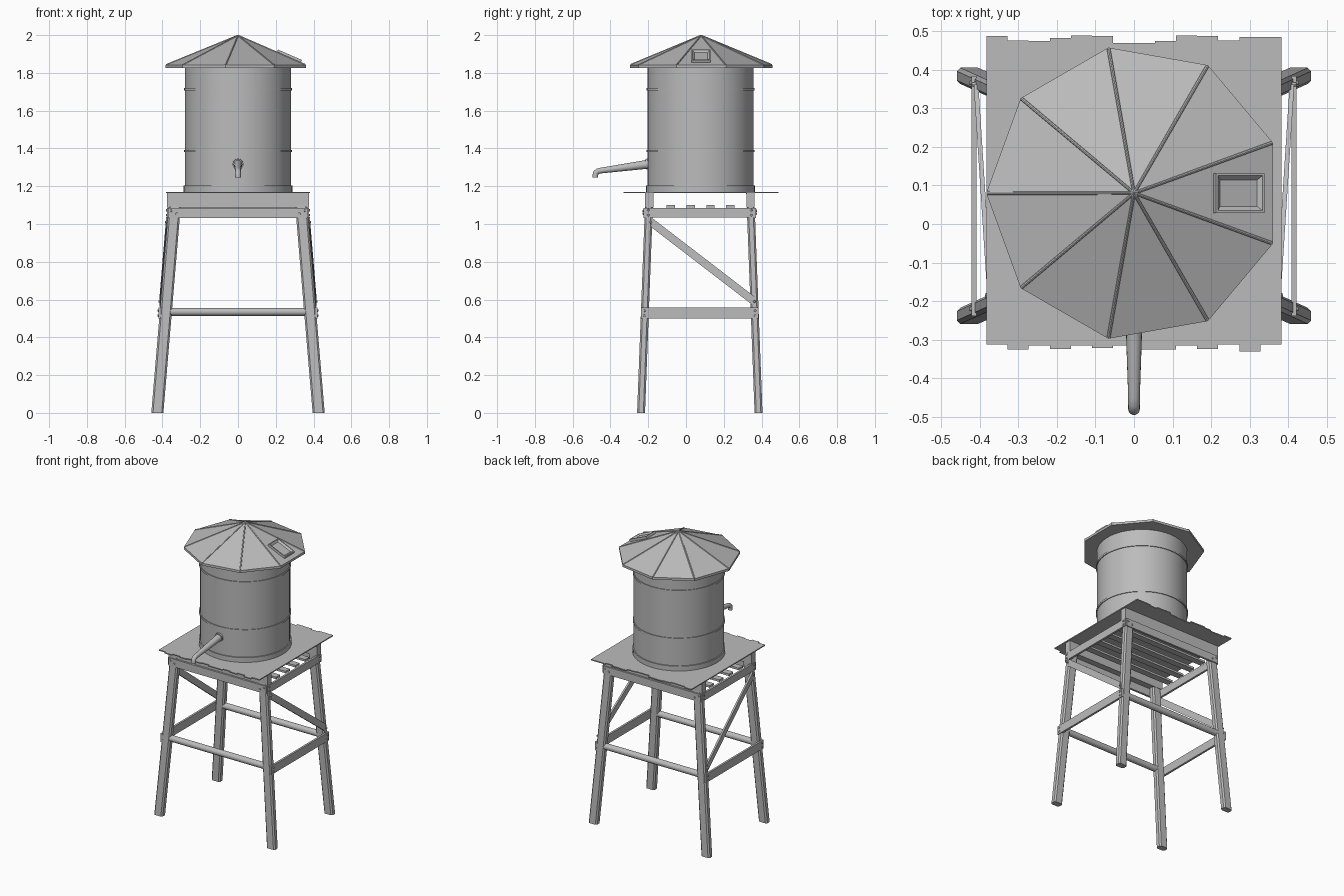
import bpy, bmesh, math
from mathutils import Vector, Matrix

cube = bpy.data.objects.get("Cube")
if cube:
    bpy.data.objects.remove(cube, do_unlink=True)

grey = bpy.data.materials.new("weathered_grey")
grey.use_nodes = True
COLOUR = (0.5, 0.5, 0.5, 1)
grey.diffuse_color = COLOUR
grey.node_tree.nodes["Principled BSDF"].inputs["Base Color"].default_value = COLOUR

CY = 0.077          # tank centre in y


def finish(bm, name, smooth=False):
    bmesh.ops.recalc_face_normals(bm, faces=bm.faces)
    mesh = bpy.data.meshes.new(name)
    bm.to_mesh(mesh)
    bm.free()
    mesh.materials.append(grey)
    obj = bpy.data.objects.new(name, mesh)
    bpy.context.collection.objects.link(obj)
    if smooth:
        bpy.ops.object.select_all(action='DESELECT')
        obj.select_set(True)
        bpy.context.view_layer.objects.active = obj
        bpy.ops.object.shade_smooth_by_angle(angle=math.radians(35))
    return obj


def box(name, lo, hi):
    lo, hi = Vector(lo), Vector(hi)
    bm = bmesh.new()
    bmesh.ops.create_cube(bm, size=1, matrix=Matrix.Translation((lo + hi) / 2)
                          @ Matrix.Diagonal((*(hi - lo), 1)))
    return finish(bm, name)


def sweep(name, section, a, b, smooth=False):
    """Slide a flat outline, given as offsets, from point a to point b."""
    bm = bmesh.new()
    rings = [[bm.verts.new(Vector(p) + Vector(o)) for o in section] for p in (a, b)]
    n = len(section)
    for i in range(n):
        bm.faces.new((rings[0][i], rings[0][(i + 1) % n], rings[1][(i + 1) % n], rings[1][i]))
    for ring in rings:
        bm.faces.new(ring)
    return finish(bm, name, smooth)


def lathe(name, profile, centre, segments=48):
    bm = bmesh.new()
    verts = [bm.verts.new((r, 0, z)) for r, z in profile]
    edges = [bm.edges.new(pair) for pair in zip(verts, verts[1:])]
    bmesh.ops.spin(bm, geom=verts + edges, axis=(0, 0, 1), cent=(0, 0, 0),
                   angle=math.tau, steps=segments)
    bmesh.ops.remove_doubles(bm, verts=bm.verts, dist=1e-5)
    bmesh.ops.translate(bm, verts=bm.verts, vec=centre)
    return finish(bm, name, True)


def rod(name, a, b, r1, r2=None, segments=16):
    a, b = Vector(a), Vector(b)
    bm = bmesh.new()
    turn = (b - a).to_track_quat('Z', 'Y').to_matrix().to_4x4()
    bmesh.ops.create_cone(bm, cap_ends=True, segments=segments, radius1=r1,
                          radius2=r2 or r1, depth=(b - a).length,
                          matrix=Matrix.Translation((a + b) / 2) @ turn)
    return finish(bm, name, True)


# Leg centre lines: splayed outward toward the ground
def leg_x(z):
    return 0.427 - 0.084 * z


def leg_y(z, back):
    return 0.384 - 0.038 * z if back else -0.238 + 0.038 * z


# Legs with chamfered corners
W, D, C = 0.032, 0.021, 0.009
leg_section = [(W, D - C, 0), (W - C, D, 0), (C - W, D, 0), (-W, D - C, 0),
               (-W, C - D, 0), (C - W, -D, 0), (W - C, -D, 0), (W, C - D, 0)]
for side in (-1, 1):
    for back in (0, 1):
        name = ("left" if side > 0 else "right") + ("_back" if back else "_front") + "_leg"
        sweep(name, leg_section, (side * leg_x(0), leg_y(0, back), 0),
              (side * leg_x(1.165), leg_y(1.165, back), 1.165))

# Front and back: top beam, tie board with bolts, round lower rail
for back, tag in ((0, "front"), (1, "back")):
    out = 1 if back else -1
    y = leg_y(1.13, back)
    box(tag + "_beam", (-0.375, y - 0.022, 1.088), (0.375, y + 0.022, 1.165))
    y = leg_y(1.06, back) + out * 0.021
    box(tag + "_tie_board", (-0.37, y - 0.007, 1.033), (0.37, y + 0.007, 1.086))
    for x in (-0.355, -0.325, 0.325, 0.355):
        z = 1.07 if abs(x) > 0.34 else 1.055
        rod(tag + "_bolt", (x, y, z), (x, y + out * 0.012, z), 0.008, 0.005, 8)
    y = leg_y(0.535, back)
    rod(tag + "_lower_rail", (-0.37, y, 0.535), (0.37, y, 0.535), 0.021)

# Sides: upper and lower rails, diagonal brace, bolts
for side, tag in ((-1, "right"), (1, "left")):
    for z, half, level in ((1.06, 0.026, "upper"), (0.528, 0.029, "lower")):
        x = side * (leg_x(z) + W)
        y0, y1 = leg_y(z, 0) - 0.02, leg_y(z, 1) + 0.02
        box(f"{tag}_{level}_rail", (x - 0.007, y0, z - half), (x + 0.007, y1, z + half))
        for y in (y0 + 0.018, y1 - 0.018):
            for dz in (-0.013, 0.013):
                rod(tag + "_bolt", (x, y, z + dz), (x + side * 0.012, y, z + dz), 0.008, 0.005, 8)
    ends = [Vector((side * (leg_x(z) + W), y, z)) for y, z in ((-0.185, 1.01), (0.362, 0.59))]
    brace = [(-0.006, 0, -0.026), (0.006, 0, -0.026), (0.006, 0, 0.026), (-0.006, 0, 0.026)]
    sweep(tag + "_brace", brace, *ends)
    for p in ends:
        rod(tag + "_bolt", p, p + Vector((side * 0.012, 0, 0)), 0.008, 0.005, 8)

# Flat joists under the deck
for i in range(4):
    y = -0.08 + i * 0.105
    box("joist", (-0.36, y - 0.022, 1.086), (0.36, y + 0.022, 1.1))

# Deck of planks with uneven ends
back_ends = (9, 4, 3, 7, 10, 9, 1, 1, 3, 10, 9, 4, 8, 8)
front_ends = (2, 8, 3, 7, 3, 6, 3, 8, 8, 3, 7, 2, 10, 2)
pitch = 0.764 / 14
for i, (b, f) in enumerate(zip(back_ends, front_ends)):
    x = -0.382 + i * pitch
    box("deck_plank", (x, -0.308 - 0.0022 * f, 1.163), (x + pitch, 0.467 + 0.0022 * b, 1.17))

# Tank with base band and hoops
lathe("tank", [(0, 1.17), (0.281, 1.17), (0.281, 1.835), (0, 1.835)], (0, CY, 0))
for z0, z1, r in ((1.17, 1.203, 0.288), (1.38, 1.393, 0.286), (1.708, 1.721, 0.286)):
    lathe("tank_hoop", [(0.27, z0), (r, z0), (r, z1), (0.27, z1), (0.27, z0)], (0, CY, 0))

# Nine-sided roof with ridges
R = 0.383
corners = [Vector((R * math.cos(math.pi + i * math.tau / 9),
                   R * math.sin(math.pi + i * math.tau / 9) + CY + 0.003, 0)) for i in range(9)]
apex = Vector((0, CY + 0.003, 1.998))
bm = bmesh.new()
low = [bm.verts.new(c + Vector((0, 0, 1.826))) for c in corners]
top = [bm.verts.new(c + Vector((0, 0, 1.842))) for c in corners]
tip = bm.verts.new(apex)
for i in range(9):
    j = (i + 1) % 9
    bm.faces.new((low[i], low[j], top[j], top[i]))
    bm.faces.new((top[i], top[j], tip))
bm.faces.new(low)
finish(bm, "roof")
for c in corners:
    rod("roof_ridge", c * 0.99 + Vector((0, 0.001, 1.842)), apex, 0.005, 0.004, 8)

# Roof hatch: raised box with a sunken panel, tilted to the roof slope
bm = bmesh.new()
slope = math.atan2(0.156, R * math.cos(math.pi / 9))
bmesh.ops.create_cube(bm, size=1, matrix=Matrix.Translation((0.27, CY + 0.003, 1.884))
                      @ Matrix.Rotation(slope, 4, 'Y') @ Matrix.Diagonal((0.138, 0.102, 0.026, 1)))
bm.normal_update()
lid = max(bm.faces, key=lambda f: f.normal.z)
down = lid.normal * -0.01
bmesh.ops.inset_region(bm, faces=[lid], thickness=0.008)
bmesh.ops.inset_region(bm, faces=[lid], thickness=0.016)
bmesh.ops.translate(bm, verts=lid.verts, vec=down)
finish(bm, "roof_hatch")

# Tapered spout, bent down at the mouth
path = [(-0.19, 1.318, 0.024), (-0.45, 1.283, 0.015), (-0.468, 1.279, 0.015),
        (-0.477, 1.271, 0.015), (-0.48, 1.258, 0.015), (-0.48, 1.245, 0.015)]
bm = bmesh.new()
rings = []
for i, (y, z, r) in enumerate(path):
    before, after = path[max(i - 1, 0)], path[min(i + 1, len(path) - 1)]
    along = Vector((0, after[0] - before[0], after[1] - before[1])).normalized()
    across = along.cross(Vector((1, 0, 0)))
    rings.append([bm.verts.new(Vector((r * math.cos(t), y, z)) + across * r * math.sin(t))
                  for t in (k * math.tau / 16 for k in range(16))])
for a, b in zip(rings, rings[1:]):
    for k in range(16):
        m = (k + 1) % 16
        bm.faces.new((a[k], a[m], b[m], b[k]))
bm.faces.new(rings[0])
bm.faces.new(rings[-1])
finish(bm, "spout", True)
rod("spout_flange", (0, -0.19, 1.318), (0, -0.212, 1.316), 0.029)
